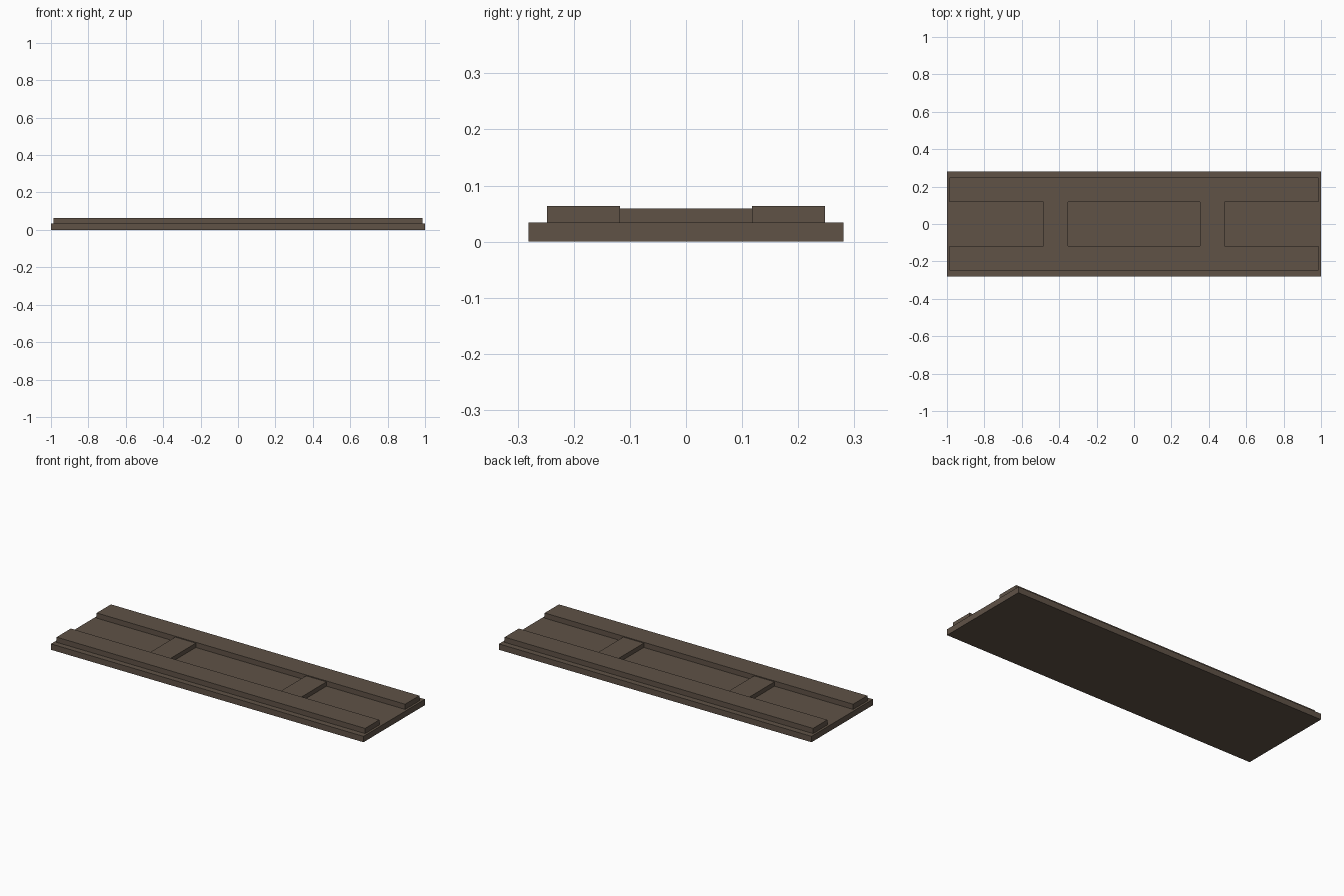
import bpy

if "Cube" in bpy.data.objects:
    bpy.data.objects.remove(bpy.data.objects["Cube"])

# Single dark wood colour
wood = bpy.data.materials.new("dark_brown_wood")
wood.diffuse_color = (0.115, 0.085, 0.062, 1)
wood.use_nodes = True
wood.node_tree.nodes["Principled BSDF"].inputs["Base Color"].default_value = wood.diffuse_color


def box(name, x, y, z):
    """Axis-aligned box from (min, max) ranges."""
    bpy.ops.mesh.primitive_cube_add(size=1)
    ob = bpy.context.object
    ob.name = name
    for v in ob.data.vertices:
        v.co = [r[0] if c < 0 else r[1] for c, r in zip(v.co, (x, y, z))]
    ob.data.materials.append(wood)
    return ob


TOP = 0.034

# Base plate
box("base_plate", (-1, 1), (-0.281, 0.281), (0, TOP))

# Two long rails, front and back
for side, s in (("front", -1), ("back", 1)):
    box(side + "_rail", (-0.987, 0.987), sorted((s * 0.118, s * 0.248)), (TOP, 0.064))

# Two cross bars between the rails
for side, s in (("left", -1), ("right", 1)):
    box(side + "_cross_bar", sorted((s * 0.353, s * 0.484)), (-0.118, 0.118), (TOP, 0.059))
